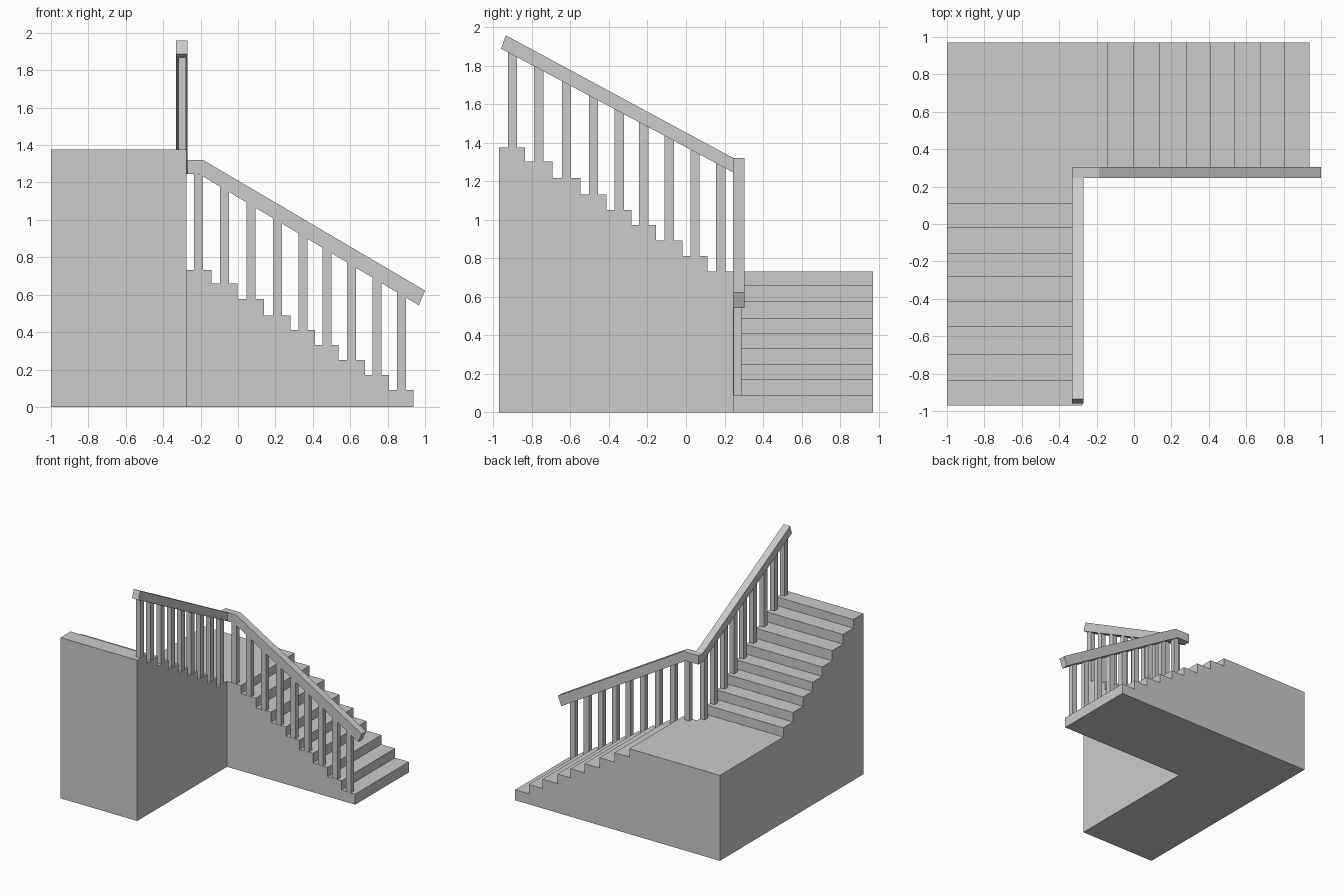
import bpy, bmesh

if "Cube" in bpy.data.objects:
    bpy.data.objects.remove(bpy.data.objects["Cube"])

def prism(name, pts, axis, lo, hi):
    """Extrude a 2D profile along x (profile is y,z) or along y (profile is x,z)."""
    bm = bmesh.new()
    at = (lambda p: (lo, p[0], p[1])) if axis == 'x' else (lambda p: (p[0], lo, p[1]))
    face = bm.faces.new([bm.verts.new(at(p)) for p in pts])
    ext = bmesh.ops.extrude_face_region(bm, geom=[face])
    vec = (hi - lo, 0, 0) if axis == 'x' else (0, hi - lo, 0)
    bmesh.ops.translate(bm, vec=vec, verts=[g for g in ext['geom'] if isinstance(g, bmesh.types.BMVert)])
    bmesh.ops.recalc_face_normals(bm, faces=bm.faces)
    me = bpy.data.meshes.new(name)
    bm.to_mesh(me)
    bm.free()
    ob = bpy.data.objects.new(name, me)
    bpy.context.collection.objects.link(ob)
    return ob

def union(a, b):
    """Weld b into a so no inner wall remains."""
    mod = a.modifiers.new('join', 'BOOLEAN')
    mod.operation, mod.solver, mod.object = 'UNION', 'EXACT', b
    bpy.context.view_layer.objects.active = a
    bpy.ops.object.modifier_apply(modifier=mod.name)
    bpy.data.objects.remove(b, do_unlink=True)

def stair_profile(edges, heights, end):
    """Closed stepped outline from the first riser to the back wall."""
    pts = [(edges[0], 0)]
    for i, h in enumerate(heights):
        nxt = edges[i + 1] if i + 1 < len(edges) else end
        pts += [(edges[i], h), (nxt, h)]
    return pts + [(end, 0)]

WALL_X, WALL_Y, LAND = -0.275, 0.245, 0.731

# lower flight with the landing
low_x = [0.938, 0.808, 0.678, 0.538, 0.412, 0.282, 0.14, -0.003, -0.143]
low_z = [0.09, 0.17, 0.25, 0.332, 0.411, 0.49, 0.578, 0.66, LAND]
stairs = prism('stairs', stair_profile(low_x, low_z, -1.0), 'y', WALL_Y, 0.97)

# upper flight, from the landing to the top step
up_y = [0.112, -0.018, -0.156, -0.282, -0.412, -0.548, -0.694, -0.835]
up_z = [0.811, 0.892, 0.972, 1.05, 1.131, 1.218, 1.302, 1.376]
profile = [(WALL_Y, 0), (WALL_Y, LAND), (up_y[0], LAND)] + stair_profile(up_y, up_z, -0.97)[1:]
union(stairs, prism('upper_flight', profile, 'x', -1.0, WALL_X))

# handrail: lower slope with a level corner, then the upper slope
rail = prism('handrail', [(1.0, 0.622), (-0.188, 1.321), (-0.331, 1.321), (-0.331, 1.246),
                          (-0.21, 1.246), (0.967, 0.543)], 'y', WALL_Y, 0.304)
union(rail, prism('upper_rail', [(WALL_Y, 1.321), (-0.936, 1.958), (-0.96, 1.888), (WALL_Y, 1.246)],
                  'x', -0.331, -0.269))

# balusters: one in the middle of each tread, tops cut to the rail slope
W = 0.024

def baluster(name, c, z, rail_z, axis, lo, hi):
    prism(name, [(c - W, z), (c + W, z), (c + W, rail_z(c + W)), (c - W, rail_z(c - W))], axis, lo, hi)

def low_rail_z(x):
    return min(1.25, 0.543 + (0.967 - x) * 0.597 + 0.005)

def up_rail_z(y):
    return 1.246 + (WALL_Y - y) * 0.533 + 0.005

low_c = [(a + b) / 2 for a, b in zip(low_x, low_x[1:])] + [-0.21]
for i, (c, z) in enumerate(zip(low_c, low_z)):
    baluster(f'lower_baluster_{i + 1}', c, z, low_rail_z, 'y', WALL_Y + 0.002, 0.288)

up_c = [0.18] + [(a + b) / 2 for a, b in zip(up_y, up_y[1:] + [-0.967])]
for i, (c, z) in enumerate(zip(up_c, [LAND] + up_z)):
    baluster(f'upper_baluster_{i + 1}', c, z, up_rail_z, 'x', -0.319, WALL_X - 0.002)
